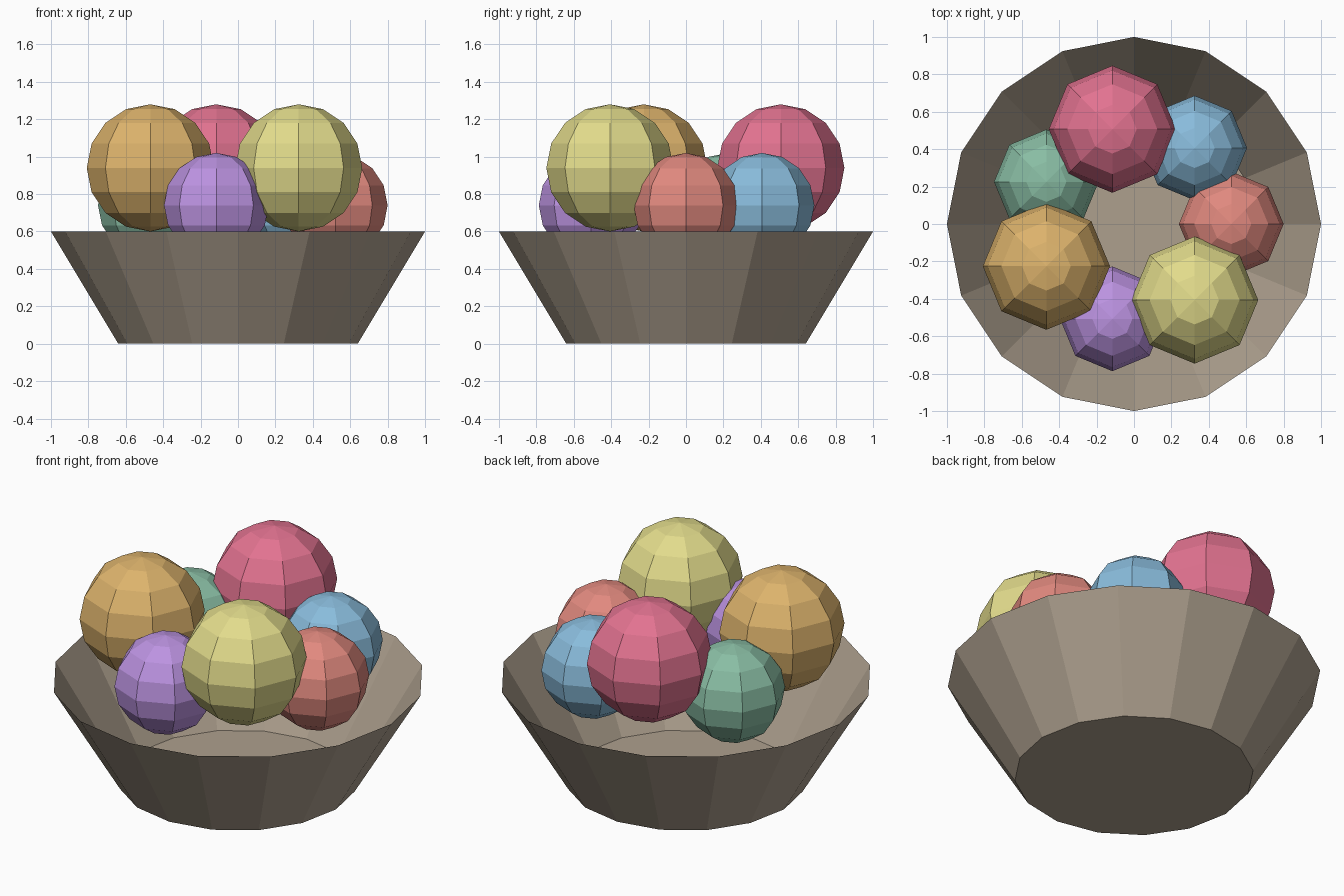
import bpy, bmesh, math

if "Cube" in bpy.data.objects:
    bpy.data.objects.remove(bpy.data.objects["Cube"])


def material(name, rgb):
    m = bpy.data.materials.new(name)
    m.diffuse_color = (*rgb, 1)
    m.use_nodes = True
    m.node_tree.nodes["Principled BSDF"].inputs["Base Color"].default_value = m.diffuse_color
    return m


def add_object(name, bm, mat):
    mesh = bpy.data.meshes.new(name)
    bm.to_mesh(mesh)
    bm.free()
    mesh.materials.append(mat)
    ob = bpy.data.objects.new(name, mesh)
    bpy.context.collection.objects.link(ob)
    return ob


# Bowl: open, thin-walled 16-sided shell with a flat floor
bm = bmesh.new()
bmesh.ops.create_cone(bm, cap_ends=True, segments=16, radius1=0.64, radius2=1.0, depth=0.6)
bmesh.ops.translate(bm, verts=bm.verts, vec=(0, 0, 0.3))
bm.normal_update()
lid = [f for f in bm.faces if f.normal.z > 0.9]
bmesh.ops.delete(bm, geom=lid, context='FACES')
add_object("bowl", bm, material("bowl_brown", (0.42, 0.35, 0.27)))

# Seven low-poly fruits in a ring: (colour name, colour, is large)
fruits = [
    ("red", (0.75, 0.25, 0.21), False),
    ("blue", (0.25, 0.50, 0.71), False),
    ("pink", (0.76, 0.17, 0.28), True),
    ("green", (0.25, 0.51, 0.37), False),
    ("orange", (0.72, 0.45, 0.15), True),
    ("purple", (0.50, 0.29, 0.75), False),
    ("yellow", (0.76, 0.71, 0.26), True),
]
for i, (name, rgb, large) in enumerate(fruits):
    a = math.tau * i / len(fruits)
    r, z = (0.34, 0.94) if large else (0.28, 0.74)
    bm = bmesh.new()
    bmesh.ops.create_uvsphere(bm, u_segments=8, v_segments=8, radius=r)
    ob = add_object("fruit_" + name, bm, material("fruit_" + name, rgb))
    ob.location = (0.52 * math.cos(a), 0.52 * math.sin(a), z)
